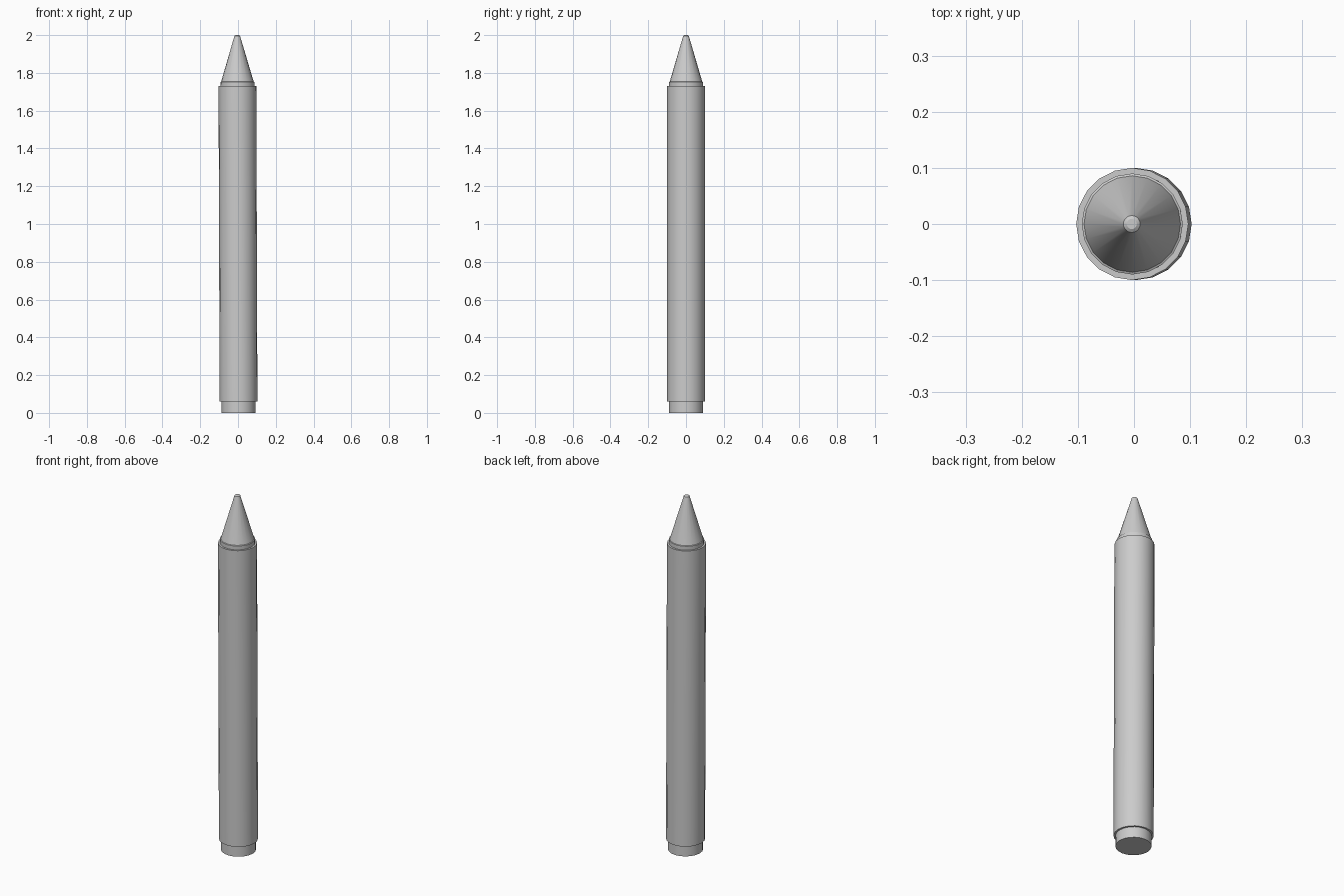
import bpy, bmesh, math

if "Cube" in bpy.data.objects:
    bpy.data.objects.remove(bpy.data.objects["Cube"])

SIDES = 20


def lean(z):
    # the stick leans very slightly towards -x
    return 0.003 - 0.0035 * z


def lathe(name, profile, closed_loop=False):
    """Revolve (radius, z) points; cap the ends or join last ring to first."""
    bm = bmesh.new()
    rings = []
    for r, z in profile:
        rings.append([bm.verts.new((lean(z) + r * math.cos(math.tau * i / SIDES),
                                    r * math.sin(math.tau * i / SIDES), z))
                      for i in range(SIDES)])
    pairs = list(zip(rings, rings[1:]))
    if closed_loop:
        pairs.append((rings[-1], rings[0]))
    else:
        bm.faces.new(rings[0][::-1])
        bm.faces.new(rings[-1])
    for a, b in pairs:
        for i in range(SIDES):
            j = (i + 1) % SIDES
            bm.faces.new((a[i], a[j], b[j], b[i]))
    bmesh.ops.recalc_face_normals(bm, faces=bm.faces)
    mesh = bpy.data.meshes.new(name)
    bm.to_mesh(mesh)
    bm.free()
    obj = bpy.data.objects.new(name, mesh)
    bpy.context.collection.objects.link(obj)
    bpy.ops.object.select_all(action='DESELECT')
    obj.select_set(True)
    bpy.context.view_layer.objects.active = obj
    bpy.ops.object.shade_smooth_by_angle(angle=math.radians(30))
    return obj


# wax stick with shoulder, cone and blunted tip
lathe("wax_stick", [(0.09, 0), (0.09, 1.752), (0.086, 1.754),
                    (0.018, 1.985), (0.015, 1.996), (0.009, 2.0)])

# paper sleeve around the stick
lathe("paper_sleeve", [(0.09, 0.06), (0.1, 0.06), (0.1, 1.73), (0.09, 1.73)],
      closed_loop=True)
